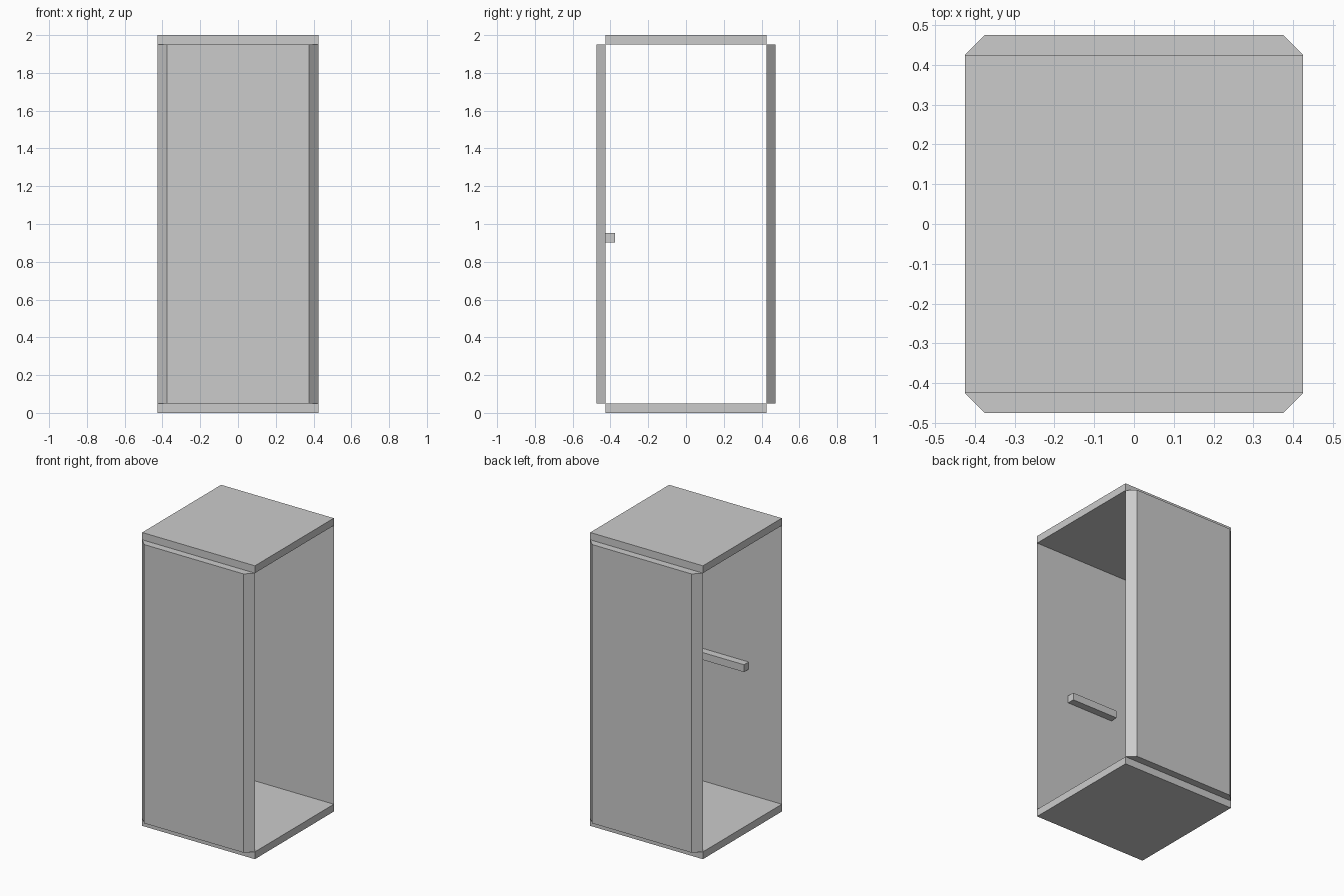
import bpy, bmesh

if "Cube" in bpy.data.objects:
    bpy.data.objects.remove(bpy.data.objects["Cube"])

def prism(name, outline, z0, z1):
    """Extrude an xy outline from z0 up to z1."""
    bm = bmesh.new()
    base = bm.faces.new([bm.verts.new((x, y, z0)) for x, y in outline])
    top = bmesh.ops.extrude_face_region(bm, geom=[base], use_keep_orig=True)["geom"]
    verts = [v for v in top if isinstance(v, bmesh.types.BMVert)]
    bmesh.ops.translate(bm, verts=verts, vec=(0, 0, z1 - z0))
    bmesh.ops.recalc_face_normals(bm, faces=bm.faces[:])
    mesh = bpy.data.meshes.new(name)
    bm.to_mesh(mesh)
    bm.free()
    obj = bpy.data.objects.new(name, mesh)
    bpy.context.collection.objects.link(obj)
    return obj

def rect(x0, x1, y0, y1):
    return [(x0, y0), (x1, y0), (x1, y1), (x0, y1)]

T = 0.05      # board thickness
H = 0.425     # half width of the cabinet
HEIGHT = 2.0

# Square floor and roof slabs
prism("floor_slab", rect(-H, H, -H, H), 0, T)
prism("roof_slab", rect(-H, H, -H, H), HEIGHT - T, HEIGHT)

# Front and back panels with mitred vertical edges; both sides stay open
for name, s in (("front_panel", -1), ("back_panel", 1)):
    outline = [(-H, s * H), (H, s * H), (H - T, s * (H + T)), (-H + T, s * (H + T))]
    prism(name, outline, T, HEIGHT - T)

# Rail on the inner face of the front panel
prism("inner_rail", rect(-0.175, 0.175, -H, -H + T), 0.903, 0.953)
